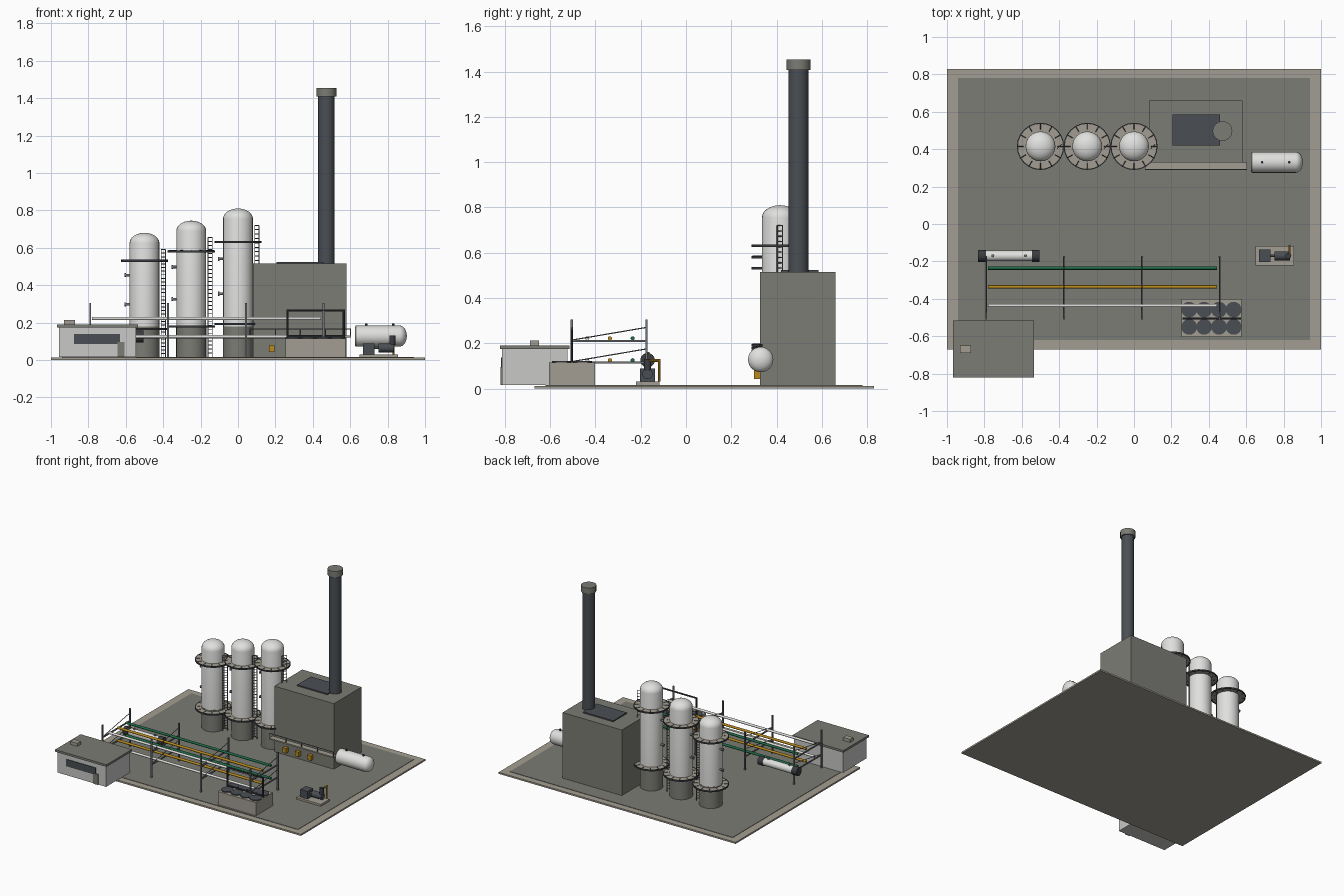
import bpy, bmesh
from math import pi, sin, cos, radians
from mathutils import Matrix, Vector

cube = bpy.data.objects.get("Cube")
if cube:
    bpy.data.objects.remove(cube, do_unlink=True)


def material(name, hex_code):
    srgb = [int(hex_code[i:i + 2], 16) / 255 for i in (0, 2, 4)]
    rgba = [c / 12.92 if c < 0.04 else ((c + 0.055) / 1.055) ** 2.4 for c in srgb] + [1]
    m = bpy.data.materials.new(name)
    m.use_nodes = True
    m.diffuse_color = rgba
    m.node_tree.nodes["Principled BSDF"].inputs["Base Color"].default_value = rgba
    return m


concrete = material("dark concrete", "7c7c75")
kerb = material("pale concrete", "a39e92")
white = material("tank white", "e0e0de")
wall = material("wall grey", "c8c9c7")
slate = material("slate steel", "4a4e54")
steel = material("grey steel", "74777a")
dark = material("dark iron", "3a3c40")
green = material("pipe green", "1f6b48")
yellow = material("safety yellow", "b88a1e")


def box(bm, x, y, z):
    lo, hi = Vector((x[0], y[0], z[0])), Vector((x[1], y[1], z[1]))
    size = Matrix.Diagonal((*(hi - lo), 1))
    bmesh.ops.create_cube(bm, size=1, matrix=Matrix.Translation((lo + hi) / 2) @ size)


def rod(bm, a, b, r, n=8):
    a, b = Vector(a), Vector(b)
    turn = (b - a).to_track_quat('Z', 'Y').to_matrix().to_4x4()
    bmesh.ops.create_cone(bm, cap_ends=True, segments=n, radius1=r, radius2=r,
                          depth=(b - a).length, matrix=Matrix.Translation((a + b) / 2) @ turn)


def lathe(bm, profile, place, n=24):
    """Spin (radius, height) points about the local z axis."""
    vs = [bm.verts.new((r, 0, h)) for r, h in profile]
    es = [bm.edges.new(p) for p in zip(vs, vs[1:])]
    new = bmesh.ops.spin(bm, geom=vs + es, axis=(0, 0, 1), cent=(0, 0, 0),
                         angle=2 * pi, steps=n, use_duplicate=False)
    bmesh.ops.remove_doubles(bm, verts=bm.verts, dist=0.0002)
    bmesh.ops.transform(bm, matrix=place, verts=bm.verts)


def finish(bm, name, mat, smooth=False):
    bmesh.ops.recalc_face_normals(bm, faces=bm.faces)
    me = bpy.data.meshes.new(name)
    bm.to_mesh(me)
    bm.free()
    me.materials.append(mat)
    ob = bpy.data.objects.new(name, me)
    bpy.context.collection.objects.link(ob)
    if smooth:
        bpy.ops.object.select_all(action='DESELECT')
        ob.select_set(True)
        bpy.context.view_layer.objects.active = ob
        bpy.ops.object.shade_smooth_by_angle(angle=radians(35))
    return ob


def boxes(name, mat, *specs):
    bm = bmesh.new()
    for s in specs:
        box(bm, *s)
    finish(bm, name, mat)


def rods(name, mat, r, *pairs, n=8):
    bm = bmesh.new()
    for a, b in pairs:
        rod(bm, a, b, r, n)
    finish(bm, name, mat, n > 6)


def turned(name, mat, profile, at, along_x=False, n=24):
    place = Matrix.Translation(at)
    if along_x:
        place = place @ Matrix.Rotation(pi / 2, 4, 'Y')
    bm = bmesh.new()
    lathe(bm, profile, place, n)
    finish(bm, name, mat, True)


def dome(r, base, rise):
    return [(r * cos(i * pi / 12), base + rise * sin(i * pi / 12)) for i in range(7)]


# Ground slab
G = 0.015
boxes("ground_slab", kerb, ((-1, 1), (-.67, .83), (0, 0.012)))
boxes("ground_deck", concrete, ((-.94, .94), (-.62, .78), (0.004, G)))

# Furnace, roof plate and chimney
boxes("furnace", concrete, ((.08, .58), (.328, .66), (G, .515)))
boxes("furnace_roof_plate", slate, ((.205, .46), (.42, .585), (.515, .524)))
turned("chimney", slate, [(0, .515), (.044, .515), (.044, 1.41), (0, 1.41)], (.473, .497, 0), n=16)
turned("chimney_cap", concrete, [(0, 1.408), (.053, 1.408), (.053, 1.455), (0, 1.455)],
       (.473, .497, 0), n=16)

# Furnace walkway with rail, and burners
boxes("walkway", kerb, ((.06, .605), (.288, .33), (.12, .13)))
rods("walkway_rail", steel, .003, ((.06, .292, .165), (.605, .292, .165)),
     *[((x, .292, .125), (x, .292, .165)) for x in (.063, .2, .333, .467, .602)])
boxes("burners", yellow, *[((x - .015, x + .015), (.3, .33), (.043, .08)) for x in (.18, .285, .39)])

# Columns with platforms, ladders and nozzles
Y = .415
for i, top in enumerate((.68, .745, .81)):
    x = -.5 + .25 * i
    tag = ("left", "middle", "right")[i]
    turned(f"column_skirt_{tag}", concrete, [(0, G), (.081, G), (.081, .18), (0, .18)], (x, Y, 0))
    turned(f"column_shell_{tag}", white, [(0, .18), (.08, .18)] + dome(.08, top - .055, .055), (x, Y, 0))
    for level, z in (("lower", .165 + .013 * i), ("upper", .53 + .05 * i)):
        ring = [(.08, z), (.124, z), (.124, z + .005), (.08, z + .005), (.08, z)]
        turned(f"{level}_platform_{tag}", kerb, ring, (x, Y, 0))
        bm = bmesh.new()
        edge = [(.12, z - .005), (.126, z - .005), (.126, z + .006), (.12, z + .006), (.12, z - .005)]
        lathe(bm, edge, Matrix.Translation((x, Y, 0)))
        for k in range(12):
            d = Vector((cos(k * pi / 6), sin(k * pi / 6), 0))
            c = Vector((x, Y, z + .003))
            rod(bm, c + d * .09, c + d * .122, .004, 4)
        finish(bm, f"{level}_platform_frame_{tag}", dark)
    foot_a, foot_b = Vector((x + .09, Y - .012, G)), Vector((x + .112, Y + .012, G))
    rise = top - .09 - G
    up = lambda p, h: p + Vector((0, 0, h))
    rungs = [(up(foot_a, h * rise / 30), up(foot_b, h * rise / 30)) for h in range(1, 31)]
    rods(f"ladder_{tag}", steel, .0025, (foot_a, up(foot_a, rise)), (foot_b, up(foot_b, rise)),
         *rungs, n=6)
    bm = bmesh.new()
    for z in (top * .667, top * .437):
        rod(bm, (x - .1, Y, z), (x - .07, Y, z), .007, 12)
        rod(bm, (x - .106, Y, z), (x - .098, Y, z), .011, 12)
    finish(bm, f"column_nozzles_{tag}", steel, True)

# Horizontal drum
turned("drum", white, [(0, .625), (.05, .625), (.056, .63)] + dome(.056, .865, .038),
       (0, .33, .128), True)
rods("drum_nozzles", dark, .007, *[((x, .33, .175), (x, .33, .196)) for x in (.685, .83)])

# Heat exchanger
turned("exchanger_shell", white, [(0, -.79), (.028, -.79), (.028, -.545), (0, -.545)],
       (0, -.17, .125), True)
for tag, a, b in (("right", -.835, -.79), ("left", -.545, -.505)):
    turned(f"exchanger_head_{tag}", dark, [(0, a), (.032, a), (.032, b), (0, b)],
           (0, -.17, .125), True)
rods("exchanger_nozzles", steel, .008, *[((x, -.17, .145), (x, -.17, .162)) for x in (-.755, -.58)])

# Pipe rack
F, B = -.505, -.175
bm = bmesh.new()
for x in (-.79, -.375, .042, .458):
    for y in (F, B):
        box(bm, (x - .005, x + .005), (y - .005, y + .005), (G, .305))
    for z in (.115, .21):
        box(bm, (x - .004, x + .004), (F, B), (z - .005, z + .004))
        rod(bm, (x, F, z + .004), (x, B, z + .06), .0025, 6)
finish(bm, "pipe_rack_frames", steel)
for tag, mat, y in (("green", green, -.236), ("yellow", yellow, -.336), ("white", white, -.436)):
    rods(f"{tag}_pipes", mat, .009, *[((-.78, y, z), (.445, y, z)) for z in (.125, .222)], n=12)

# Control building
boxes("building_walls", wall, ((-.957, -.545), (-.812, -.523), (G, .176)))
boxes("building_roof", concrete, ((-.968, -.535), (-.822, -.515), (.174, .19)))
boxes("building_roof_vent", kerb, ((-.93, -.872), (-.69, -.65), (.19, .213)))
boxes("building_window", slate, ((-.878, -.63), (-.817, -.811), (.085, .138)))
boxes("building_door", concrete, ((-.645, -.607), (-.82, -.811), (G, .095)))

# Air cooler with fans and header pipe
boxes("cooler_box", kerb, ((.255, .575), (-.605, -.402), (G, .115)))
rods("cooler_fans", slate, .042, *[((x, y, .11), (x, y, .122))
     for x in (.295, .375, .455, .533) for y in (-.458, -.55)], n=20)
P, Q = .265, .565
rods("cooler_header", dark, .006, ((P, F, .11), (P, F, .267)), ((Q, F, .11), (Q, F, .267)),
     ((P - .006, F, .264), (Q + .006, F, .264)), ((P, F, .127), (Q, F, .127)))

# Pump skid
boxes("pump_skid", kerb, ((.65, .855), (-.222, -.118), (G, .03)))
boxes("pump_motor", slate, ((.667, .73), (-.203, -.137), (.03, .088)))
rods("pump_body", slate, .024, ((.752, -.17, .065), (.835, -.17, .065)), n=16)
rods("pump_shaft", steel, .007, ((.73, -.17, .065), (.755, -.17, .065)))
rods("pump_discharge", dark, .016, ((.825, -.17, .08), (.825, -.17, .13)), n=12)
rods("pump_yellow_pipe", yellow, .006, ((.832, -.17, .124), (.832, -.113, .124)),
     ((.832, -.118, .128), (.832, -.118, .03)))
